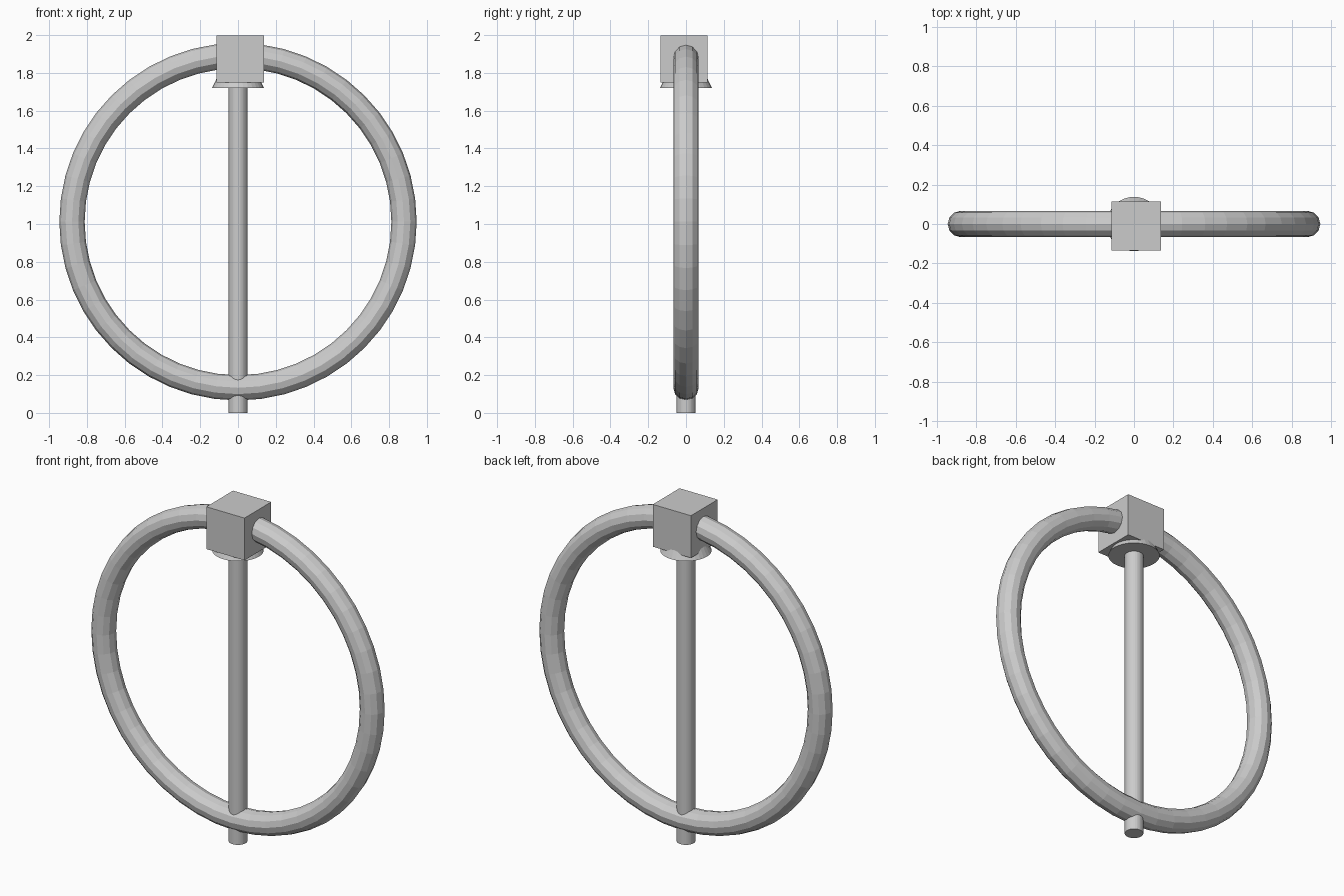
import bpy
import math

if "Cube" in bpy.data.objects:
    bpy.data.objects.remove(bpy.data.objects["Cube"])


def name_last(name):
    obj = bpy.context.active_object
    obj.name = name
    return obj


# Upright ring
bpy.ops.mesh.primitive_torus_add(
    major_radius=0.879, minor_radius=0.067, major_segments=48, minor_segments=12,
    location=(0, 0, 1.012), rotation=(math.pi / 2, 0, 0))
name_last("ring")

# Central pole, ending inside the top block
bpy.ops.mesh.primitive_cylinder_add(
    vertices=32, radius=0.05, depth=1.8, location=(0, 0, 0.9))
name_last("pole")

# Cone collar, its tip just reaching the top of the block
bpy.ops.mesh.primitive_cone_add(
    vertices=32, radius1=0.138, radius2=0, depth=0.28, location=(0, 0, 1.86))
name_last("collar")

# Slightly off-centre top block
bpy.ops.mesh.primitive_cube_add(size=0.25, location=(0.012, -0.01, 1.874))
name_last("top_block")
